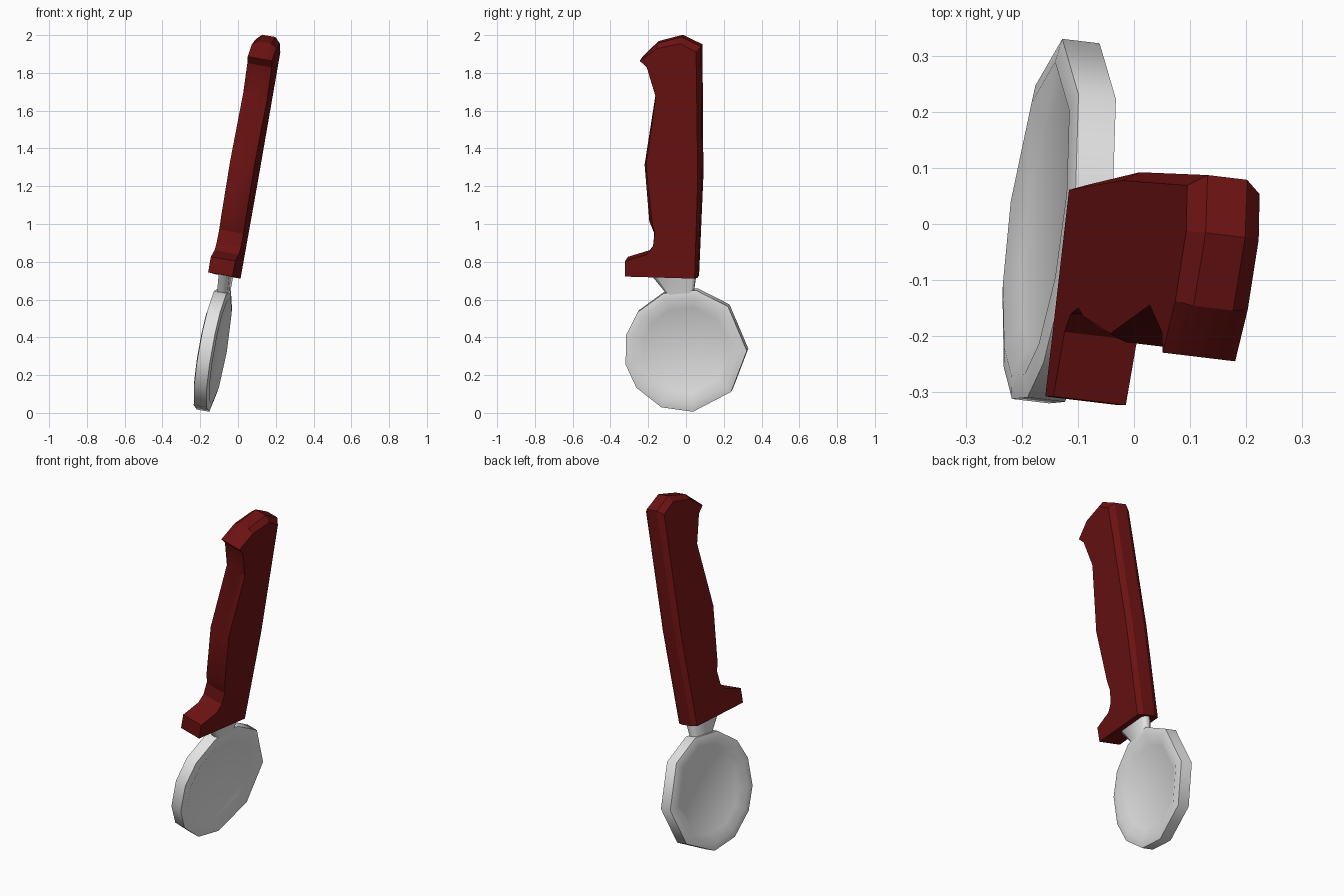
import bpy, bmesh, math
from mathutils import Vector

if "Cube" in bpy.data.objects:
    bpy.data.objects.remove(bpy.data.objects["Cube"])

NORMAL = Vector((1, -0.12, -0.175)).normalized()


def place(y, z, t):
    """Point on the leaning mid-plane of the tool, pushed t along its normal."""
    return Vector((-0.184 + 0.12 * y + 0.175 * z, y, z)) + NORMAL * t


def material(name, rgb):
    m = bpy.data.materials.new(name)
    m.diffuse_color = (*rgb, 1)
    m.use_nodes = True
    m.node_tree.nodes["Principled BSDF"].inputs["Base Color"].default_value = m.diffuse_color
    return m


red = material("dark_red", (0.15, 0.006, 0.006))
steel = material("light_steel", (0.78, 0.78, 0.78))


def loft(name, rings, mat, angle):
    """Join rings of (y, z, t) points into a closed solid."""
    bm = bmesh.new()
    vs = [[bm.verts.new(place(*p)) for p in r] for r in rings]
    n = len(rings[0])
    for a, b in zip(vs, vs[1:]):
        for i in range(n):
            j = (i + 1) % n
            bm.faces.new((a[i], a[j], b[j], b[i]))
    bm.faces.new(vs[0][::-1])
    bm.faces.new(vs[-1])
    bmesh.ops.recalc_face_normals(bm, faces=bm.faces)
    me = bpy.data.meshes.new(name)
    bm.to_mesh(me)
    bm.free()
    ob = bpy.data.objects.new(name, me)
    bpy.context.collection.objects.link(ob)
    me.materials.append(mat)
    bpy.ops.object.select_all(action='DESELECT')
    ob.select_set(True)
    bpy.context.view_layer.objects.active = ob
    bpy.ops.object.shade_smooth_by_angle(angle=math.radians(angle))
    return ob


# Handle: side profile (y, z, inset y, inset z) with a finger guard and hooked top
profile = [
    (-0.315, 0.733, 0, 0), (-0.315, 0.815, 0, 0), (-0.2, 0.85, 0, 0),
    (-0.168, 0.89, 0, 0), (-0.165, 0.96, 0.008, 0), (-0.19, 1.02, 0.018, 0),
    (-0.215, 1.32, 0.012, 0), (-0.158, 1.685, 0.006, 0), (-0.2, 1.84, 0, 0),
    (-0.237, 1.875, 0, 0), (-0.15, 1.962, 0.005, -0.022), (-0.02, 1.996, 0, -0.03),
    (0.083, 1.945, -0.022, -0.025), (0.088, 1.25, -0.018, 0), (0.065, 0.722, -0.012, 0),
]
full = [(y, z) for y, z, _, _ in profile]
inset = [(y + dy, z + dz) for y, z, dy, dz in profile]
loft("handle", [[(y, z, t) for y, z in ring] for ring, t in
                ((inset, -0.066), (full, -0.036), (full, 0.036), (inset, 0.066))], red, 25)

# Neck: tapered plate between handle and wheel
neck = [(-0.19, 0.74), (0.055, 0.74), (0.04, 0.63), (-0.1, 0.63)]
slim = [(-0.16, 0.74), (0.035, 0.74), (0.025, 0.63), (-0.085, 0.63)]
loft("neck", [[(y, z, t) for y, z in ring] for ring, t in
              ((slim, -0.028), (neck, -0.012), (neck, 0.012), (slim, 0.028))], steel, 50)

# Cutting wheel: eleven-sided disc with a raised rim and recessed faces
angles = [0, 46, 80, 111, 141, 165, 193, 217, 247, 277, 318]


def circle(r, t):
    return [(r * math.cos(math.radians(a)), 0.333 + r * math.sin(math.radians(a)), t - 0.008)
            for a in angles]


section = [(0.23, -0.02), (0.283, -0.042), (0.325, -0.034)]
section += [(r, -t) for r, t in reversed(section)]
loft("wheel", [circle(r, t) for r, t in section], steel, 50)
